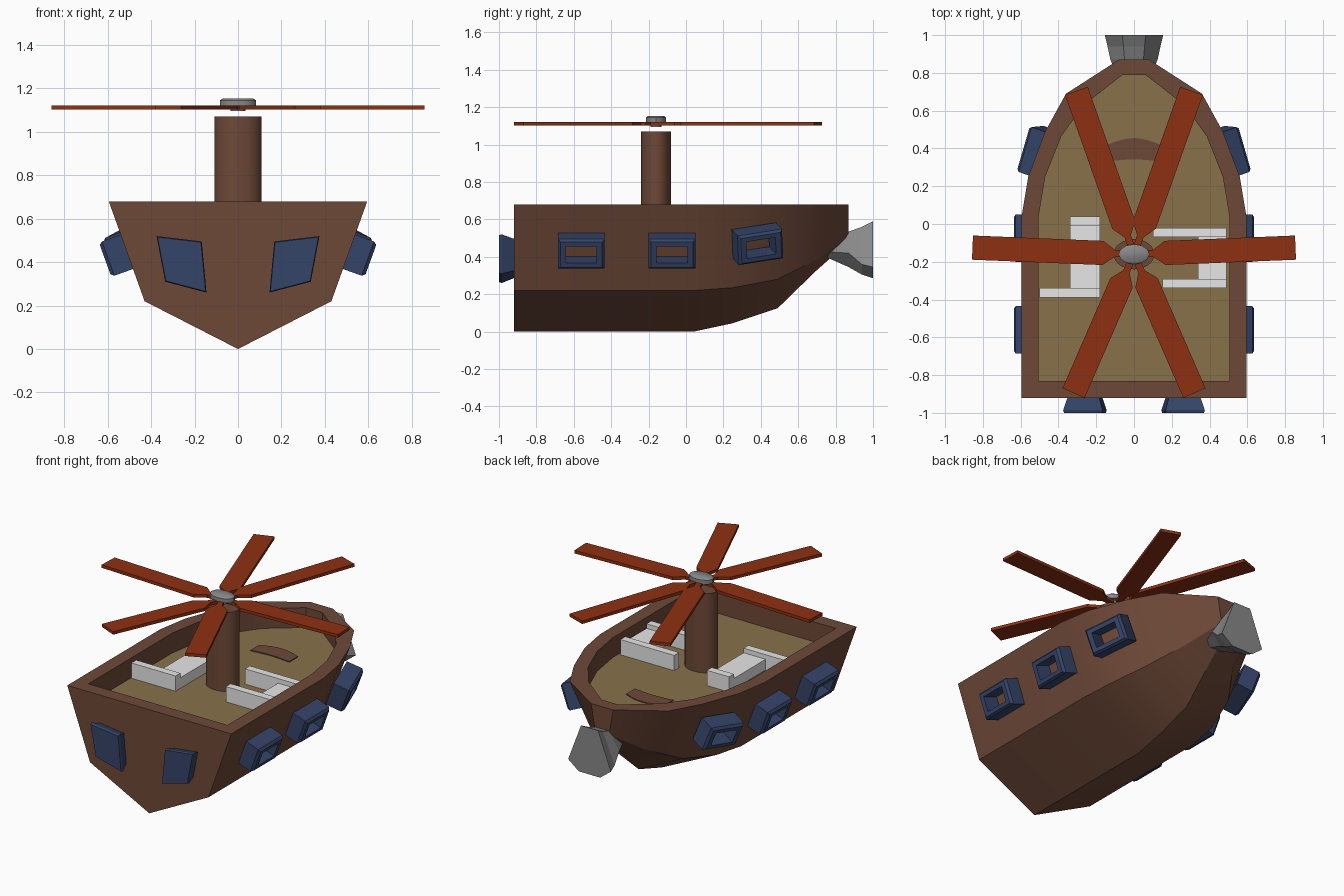
import bpy, bmesh, math
from mathutils import Matrix, Vector

if "Cube" in bpy.data.objects:
    bpy.data.objects.remove(bpy.data.objects["Cube"])


def material(name, rgb):
    m = bpy.data.materials.new(name)
    m.diffuse_color = (*rgb, 1)
    m.use_nodes = True
    m.node_tree.nodes["Principled BSDF"].inputs["Base Color"].default_value = m.diffuse_color
    return m


WOOD = material("brown wood", (0.155, 0.066, 0.039))
DECK = material("tan deck", (0.25, 0.165, 0.07))
RED = material("rust red", (0.27, 0.03, 0.006))
BLUE = material("navy blue", (0.035, 0.058, 0.14))
GREY = material("metal grey", (0.25, 0.25, 0.25))
WHITE = material("white", (0.85, 0.85, 0.85))


def finish(name, bm, mats, smooth=None):
    bmesh.ops.recalc_face_normals(bm, faces=bm.faces)
    me = bpy.data.meshes.new(name)
    bm.to_mesh(me)
    bm.free()
    for m in mats:
        me.materials.append(m)
    ob = bpy.data.objects.new(name, me)
    bpy.context.collection.objects.link(ob)
    if smooth:
        bpy.ops.object.select_all(action='DESELECT')
        ob.select_set(True)
        bpy.context.view_layer.objects.active = ob
        bpy.ops.object.shade_smooth_by_angle(angle=math.radians(smooth))
    return ob


def bridge(bm, a, b, closed=True):
    n = len(a)
    for i in range(n if closed else n - 1):
        j = (i + 1) % n
        bm.faces.new((a[i], a[j], b[j], b[i]))


def loft(name, rings, mats, smooth=None):
    """Closed solid through rings of equal point count."""
    bm = bmesh.new()
    loops = [[bm.verts.new(p) for p in r] for r in rings]
    for a, b in zip(loops, loops[1:]):
        bridge(bm, a, b)
    bm.faces.new(loops[0])
    bm.faces.new(loops[-1])
    return finish(name, bm, mats, smooth)


def box(name, x0, x1, y0, y1, z0, z1, mat):
    rings = [[(x0, y0, z), (x1, y0, z), (x1, y1, z), (x0, y1, z)] for z in (z0, z1)]
    return loft(name, rings, [mat])


# Hull: stations of y, rim half-width, chine half-width, chine z, keel z
RIM, FLOOR = 0.68, 0.55
stations = [(-0.92, 0.595, 0.43, 0.22, 0.0), (0.04, 0.595, 0.43, 0.22, 0.0),
            (0.25, 0.56, 0.40, 0.235, 0.045), (0.49, 0.47, 0.32, 0.28, 0.125),
            (0.69, 0.36, 0.19, 0.38, 0.32), (0.87, 0.08, 0.05, 0.51, 0.48)]
inner = [(-0.83, 0.505), (0.04, 0.505), (0.25, 0.47),
         (0.465, 0.385), (0.63, 0.265), (0.79, 0.06)]
bm = bmesh.new()
sec = [[bm.verts.new(p) for p in ((-r, y, RIM), (-c, y, cz), (0, y, k), (c, y, cz), (r, y, RIM))]
       for y, r, c, cz, k in stations]
for a, b in zip(sec, sec[1:]):
    bridge(bm, a, b, closed=False)
bm.faces.new(sec[0])
bm.faces.new(sec[-1])
outer_loop = [s[4] for s in sec] + [s[0] for s in reversed(sec)]
outline = [(w, y) for y, w in inner] + [(-w, y) for y, w in reversed(inner)]
top_loop = [bm.verts.new((x, y, RIM)) for x, y in outline]
low_loop = [bm.verts.new((x, y, FLOOR)) for x, y in outline]
bridge(bm, outer_loop, top_loop)
bridge(bm, top_loop, low_loop)
floor = bm.faces.new(low_loop)
floor.material_index = 1
finish("hull", bm, [WOOD, DECK], 25)

# Curved hatch on the deck
hatch = [(0.14 - 0.28 * i / 8, 0.42 + 0.035 * math.sin(math.pi * i / 8)) for i in range(9)]
hatch += [(-0.14 + 0.28 * i / 8, 0.33 + 0.012 * math.sin(math.pi * i / 8)) for i in range(9)]
loft("deck_hatch", [[(x, y, z) for x, y in hatch] for z in (FLOOR, FLOOR + 0.006)], [WOOD])

# White benches
box("left_bench_end", -0.50, -0.18, -0.39, -0.34, FLOOR, 0.65, WHITE)
box("left_bench_seat", -0.34, -0.18, -0.34, -0.01, FLOOR, 0.62, WHITE)
box("left_bench_back", -0.34, -0.18, -0.01, 0.04, FLOOR, 0.65, WHITE)
box("right_bench_end", 0.15, 0.49, -0.34, -0.29, FLOOR, 0.65, WHITE)
box("right_bench_seat", 0.34, 0.49, -0.29, -0.07, FLOOR, 0.62, WHITE)
box("right_bench_back", 0.10, 0.49, -0.07, -0.02, FLOOR, 0.65, WHITE)

# Oval mast and rotor hub
HUB_Y = -0.16


def oval(rx, ry, z, n):
    return [(rx * math.cos(2 * math.pi * i / n), HUB_Y + ry * math.sin(2 * math.pi * i / n), z)
            for i in range(n)]


loft("mast", [oval(0.108, 0.08, z, 32) for z in (FLOOR, 1.07)], [WOOD], 40)
loft("rotor_hub", [oval(0.035, 0.03, 1.095, 12), oval(0.035, 0.03, 1.118, 12),
                   oval(0.082, 0.053, 1.118, 12), oval(0.082, 0.053, 1.145, 12),
                   oval(0.07, 0.043, 1.153, 12)], [GREY], 40)

# Six rotor blades, three mirrored
for n, (tx, ty) in enumerate([(0.855, -0.125), (0.305, 0.705), (0.32, -0.895)]):
    for s in (1, -1):
        tip = Vector((s * tx, ty - HUB_Y))
        d = tip.normalized()
        p = Vector((-d.y, d.x))
        half = [(0.04, 0.018), (0.10, 0.018), (0.165, 0.064), (tip.length, 0.064)]
        pts = [d * r + p * w for r, w in half] + [d * r - p * w for r, w in reversed(half)]
        loft("rotor_blade", [[(q.x, q.y + HUB_Y, z) for q in pts] for z in (1.102, 1.122)], [RED])

# Side windows: thick open frames lying against the hull
def side_window(center, normal, along):
    n = Vector(normal).normalized()
    t = Vector(along)
    t = (t - n * t.dot(n)).normalized()
    u = n.cross(t)
    c = Vector(center)

    def ring(w, h, d):
        return [c + t * (w * a) + u * (h * b) + n * d
                for a, b in ((-1, -1), (1, -1), (1, 1), (-1, 1))]

    bm = bmesh.new()
    loops = [[bm.verts.new(p) for p in r] for r in
             (ring(0.125, 0.084, -0.06), ring(0.125, 0.084, 0.04), ring(0.112, 0.072, 0.055),
              ring(0.082, 0.048, 0.055), ring(0.082, 0.048, -0.06))]
    for i in range(5):
        bridge(bm, loops[i], loops[(i + 1) % 5])
    finish("side_window", bm, [BLUE])


for s in (1, -1):
    for y in (-0.56, -0.075):
        side_window((s * 0.56, y, 0.43), (s * 0.94, 0, -0.34), (0, 1, 0))
    side_window((s * 0.51, 0.385, 0.466), (s * 0.88, 0.31, -0.34), (-s * 0.31, 0.88, 0.16))

# Flared stern windows
for s in (1, -1):
    face = [(0.167, 0.495), (0.375, 0.52), (0.335, 0.31), (0.145, 0.26)]
    cx, cz = 0.257, 0.396
    rings = [[(s * (cx + (x - cx) * k), y, cz + (z - cz) * k) for x, z in face]
             for k, y in ((0.78, -0.91), (1.0, -0.985), (0.96, -1.0))]
    loft("stern_window", rings, [BLUE])

# Flared metal nozzle at the bow
nozzle = [(0.7, 0.05, 0.44, 0.43, 0.42), (0.87, 0.125, 0.535, 0.42, 0.345),
          (0.94, 0.14, 0.56, 0.36, 0.305), (1.0, 0.155, 0.59, 0.345, 0.285)]
rings = [[(-w * 0.4, y, zt), (w * 0.4, y, zt), (w, y, zs), (w * 0.5, y, zb),
          (-w * 0.5, y, zb), (-w, y, zs)] for y, w, zt, zs, zb in nozzle]
loft("bow_nozzle", rings, [GREY])
